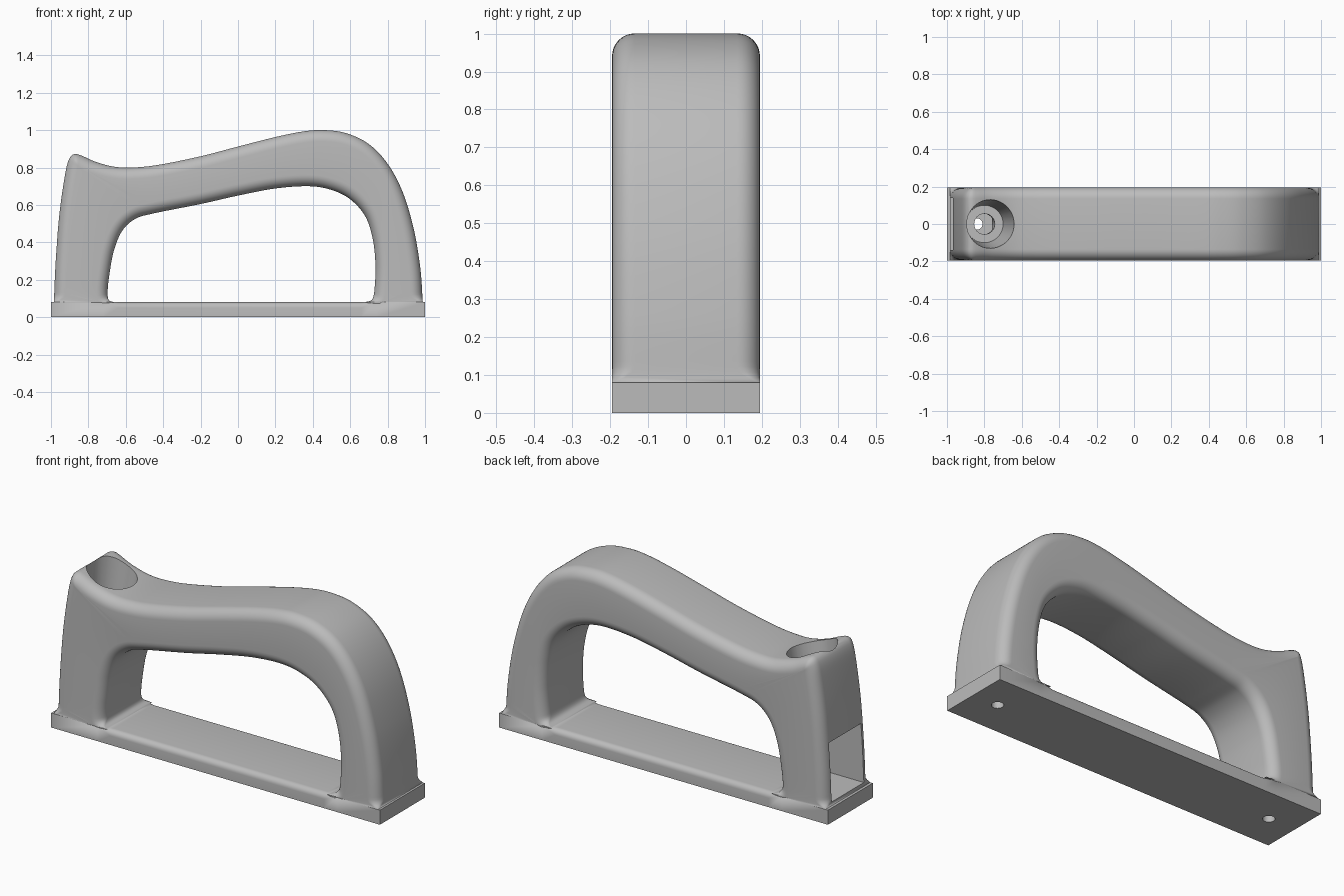
import bpy, bmesh, math
from mathutils import Vector

cube = bpy.data.objects.get("Cube")
if cube:
    bpy.data.objects.remove(cube, do_unlink=True)

HALF_W = 0.195      # half width of the handle
PLATE_Z = 0.08      # top of the base plate
EDGE = 0.06         # rounding of the handle edges
STATIONS = 240

grey = bpy.data.materials.new("light_grey")
grey.use_nodes = True
grey.diffuse_color = (0.5, 0.5, 0.5, 1)
grey.node_tree.nodes["Principled BSDF"].inputs["Base Color"].default_value = (0.5, 0.5, 0.5, 1)


def add_object(name, bm):
    bmesh.ops.remove_doubles(bm, verts=bm.verts[:], dist=1e-5)
    bmesh.ops.recalc_face_normals(bm, faces=bm.faces[:])
    mesh = bpy.data.meshes.new(name)
    bm.to_mesh(mesh)
    bm.free()
    mesh.materials.append(grey)
    obj = bpy.data.objects.new(name, mesh)
    bpy.context.collection.objects.link(obj)
    return obj


def loft(name, rings):
    """Closed solid through a list of equally sized point rings."""
    bm = bmesh.new()
    rows = [[bm.verts.new(p) for p in ring] for ring in rings]
    for a, b in zip(rows, rows[1:]):
        for j in range(len(a)):
            k = (j + 1) % len(a)
            bm.faces.new((a[j], a[k], b[k], b[j]))
    bm.faces.new(rows[0][::-1])
    bm.faces.new(rows[-1])
    return add_object(name, bm)


def smooth_path(points, count):
    """Catmull-Rom curve resampled at even distances."""
    p = [Vector(q) for q in points]
    p = [2 * p[0] - p[1]] + p + [2 * p[-1] - p[-2]]
    fine = []
    for a, b, c, d in zip(p, p[1:], p[2:], p[3:]):
        for i in range(40):
            t = i / 40
            fine.append(0.5 * (2 * b + (c - a) * t + (2 * a - 5 * b + 4 * c - d) * t**2
                               + (3 * b - a - 3 * c + d) * t**3))
    fine.append(p[-2])
    dist = [0]
    for a, b in zip(fine, fine[1:]):
        dist.append(dist[-1] + (b - a).length)
    out, j = [], 0
    for i in range(count):
        s = dist[-1] * i / (count - 1)
        while j < len(fine) - 2 and dist[j + 1] < s:
            j += 1
        out.append(fine[j].lerp(fine[j + 1], (s - dist[j]) / (dist[j + 1] - dist[j])))
    return out


def right_normals(path, reach=5):
    """Averaged normals on the right-hand side of the path."""
    last = len(path) - 1
    result = []
    for i in range(len(path)):
        d = path[min(i + reach, last)] - path[max(i - reach, 0)]
        result.append(Vector((d.y, -d.x)).normalized())
    return result


# Handle arch: outer and inner outlines in x, z
outer = smooth_path([(-.985, .08), (-.975, .3), (-.955, .55), (-.925, .76), (-.903, .845),
                     (-.875, .872), (-.835, .863), (-.76, .83), (-.66, .804), (-.56, .80),
                     (-.42, .815), (-.2, .86), (0, .912), (.2, .963), (.35, .993), (.46, 1),
                     (.58, .983), (.7, .925), (.8, .82), (.88, .67), (.94, .47), (.975, .26),
                     (.988, .08)], STATIONS)
inner = smooth_path([(-.66, .08), (-.69, .09), (-.697, .13), (-.69, .21), (-.665, .35),
                     (-.62, .46), (-.55, .525), (-.45, .555), (-.2, .605), (0, .65),
                     (.2, .688), (.38, .70), (.5, .68), (.6, .63), (.68, .54), (.72, .42),
                     (.735, .28), (.73, .15), (.717, .095), (.68, .08)], STATIONS)


def edge_radius(z):
    t = max(0, min(1, (z - PLATE_Z) / 0.04))
    return EDGE * (1 - (1 - t) ** 2)


def quarter(point, inward, side, backwards):
    """Rounded edge from the rim face to the flat side."""
    r = edge_radius(point.y)
    pts = []
    for k in range(9):
        a = math.pi / 2 * k / 8
        q = point + inward * r * (1 - math.cos(a))
        pts.append((q.x, side * (HALF_W - r + r * math.sin(a)), q.y))
    return pts[::-1] if backwards else pts


rings = []
for o, i, n_o, n_i in zip(outer, inner, right_normals(outer), right_normals(inner)):
    rings.append(quarter(o, n_o, 1, False) + quarter(i, -n_i, 1, True)
                 + quarter(i, -n_i, -1, False) + quarter(o, n_o, -1, True))
handle = loft("handle", rings)

# Base plate: square ends, softened long edges under the opening
rings = []
for x, r in ((-1, 0), (-.72, 0), (-.64, .03), (.66, .03), (.74, 0), (1, 0)):
    arc = [(HALF_W - r + r * math.sin(a), PLATE_Z - r + r * math.cos(a))
           for a in (math.pi / 2 * k / 6 for k in range(7))]
    section = [(-HALF_W, 0)] + [(-y, z) for y, z in arc[::-1]] + arc + [(HALF_W, 0)]
    rings.append([(x, y, z) for y, z in section])
base_plate = loft("base_plate", rings)


# Cutters
def bore(name, x_top, z_top, r_top, x_low, z_low, r_low):
    def circle(x, z, r):
        return [(x + r * math.cos(a), r * math.sin(a), z)
                for a in (math.tau * k / 48 for k in range(48))]
    return loft(name, [circle(x_low, z_low, r_low), circle(x_top, z_top, r_top)])


def box(name, x0, x1, half_y, z0, z1):
    return loft(name, [[(x, -half_y, z0), (x, half_y, z0), (x, half_y, z1), (x, -half_y, z1)]
                       for x in (x0, x1)])


cutters = [
    bore("top_bore", -.747, 1.0, .145, -.80, .5, .1),
    bore("middle_bore", -.798, .52, .055, -.812, .3, .055),
    box("end_pocket", -1.1, -.76, .14, .10, .42),
    bore("screw_hole", -.84, .2, .03, -.84, -.1, .03),
    bore("blind_hole", .85, .25, .03, .85, -.1, .03),
]

for part in (handle, base_plate):
    bpy.ops.object.select_all(action='DESELECT')
    part.select_set(True)
    bpy.context.view_layer.objects.active = part
    for cutter in cutters:
        cutter.hide_render = True
        mod = part.modifiers.new(cutter.name, 'BOOLEAN')
        mod.operation = 'DIFFERENCE'
        mod.solver = 'EXACT'
        mod.object = cutter
        bpy.ops.object.modifier_apply(modifier=mod.name)
    bpy.ops.object.shade_smooth_by_angle(angle=math.radians(35))

for cutter in cutters:
    bpy.data.objects.remove(cutter, do_unlink=True)
